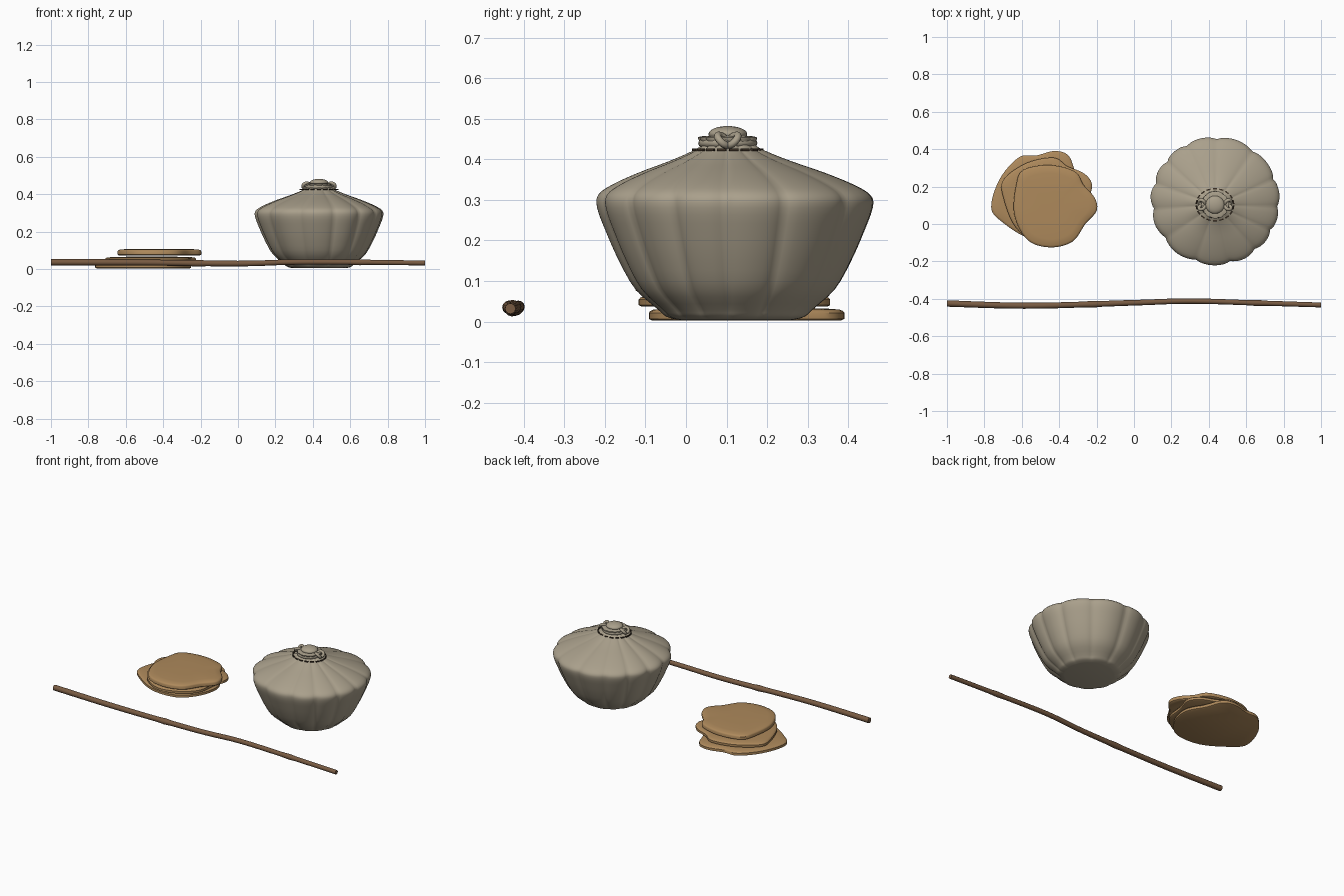
import bpy, bmesh, random
from math import sin, cos, pi, tau, atan2
from mathutils import Vector

random.seed(4)
if "Cube" in bpy.data.objects:
    bpy.data.objects.remove(bpy.data.objects["Cube"])


def material(name, rgb):
    m = bpy.data.materials.new(name)
    m.use_nodes = True
    m.diffuse_color = (*rgb, 1)
    m.node_tree.nodes["Principled BSDF"].inputs["Base Color"].default_value = (*rgb, 1)
    return m


CLOTH = material("sack cloth", (0.40, 0.35, 0.26))
BREAD = material("baked flatbread", (0.42, 0.25, 0.105))
WOOD = material("staff wood", (0.19, 0.105, 0.055))
STITCH = material("dark stitching", (0.045, 0.03, 0.018))


def loft(name, rings, mat, angle=0.7):
    """Skin closed rings of points and cap both ends."""
    bm = bmesh.new()
    loops = [[bm.verts.new(p) for p in ring] for ring in rings]
    n = len(loops[0])
    for a, b in zip(loops, loops[1:]):
        for i in range(n):
            j = (i + 1) % n
            bm.faces.new((a[i], a[j], b[j], b[i]))
    bm.faces.new(loops[0][::-1])
    bm.faces.new(loops[-1])
    bmesh.ops.recalc_face_normals(bm, faces=bm.faces)
    me = bpy.data.meshes.new(name)
    bm.to_mesh(me)
    bm.free()
    ob = bpy.data.objects.new(name, me)
    bpy.context.collection.objects.link(ob)
    finish(ob, name, mat, angle)
    return ob


def finish(ob, name, mat, angle=0.7):
    ob.name = name
    ob.data.materials.append(mat)
    bpy.ops.object.select_all(action="DESELECT")
    ob.select_set(True)
    bpy.context.view_layer.objects.active = ob
    bpy.ops.object.shade_smooth_by_angle(angle=angle)


def smooth_path(keys, steps, closed=False):
    """Catmull-Rom points through the keys."""
    keys = [Vector(k) for k in keys]
    n = len(keys)
    pick = (lambda i: keys[i % n]) if closed else (lambda i: keys[max(0, min(n - 1, i))])
    out = []
    for i in range(n if closed else n - 1):
        a, b, c, d = (pick(i + k) for k in (-1, 0, 1, 2))
        for s in range(steps):
            t = s / steps
            out.append(0.5 * (2 * b + (c - a) * t + (2 * a - 5 * b + 4 * c - d) * t * t
                              + (3 * b - a - 3 * c + d) * t ** 3))
    return out if closed else out + [keys[-1]]


# Sack: gathered cloth, (radius, height, fold depth)
profile = [(0.14, 0.004, 0.001), (0.17, 0.012, 0.004), (0.19, 0.03, 0.008), (0.245, 0.08, 0.01),
           (0.285, 0.15, 0.011), (0.316, 0.22, 0.012), (0.338, 0.28, 0.013), (0.334, 0.312, 0.013),
           (0.295, 0.338, 0.013), (0.225, 0.368, 0.012), (0.15, 0.395, 0.010), (0.09, 0.42, 0.007),
           (0.066, 0.436, 0.005), (0.072, 0.454, 0.004), (0.045, 0.458, 0.001)]
FOLDS = 13
depths = [random.uniform(0.6, 1.5) for _ in range(FOLDS)]


def fold(a):
    u = (a / tau * FOLDS + 0.25 * sin(2 * a + 1)) % FOLDS
    k = int(u) % FOLDS
    wave = abs(sin(pi * u)) ** 0.8 - 0.6
    return wave * depths[k] if wave > 0 else wave * 1.3


SEG = FOLDS * 12
rings = []
for r, z, d in smooth_path(profile, 3):
    cy = 0.123 - 0.02 * max(0, z - 0.3) / 0.15
    rings.append([(0.435 + (r + d * fold(tau * i / SEG)) * cos(tau * i / SEG),
                   cy + (r + d * fold(tau * i / SEG)) * sin(tau * i / SEG), z)
                  for i in range(SEG)])
loft("sack", rings, CLOTH, 0.9)

# Knob of cloth above the gathered neck
NX, NY = 0.433, 0.103
bpy.ops.mesh.primitive_uv_sphere_add(segments=24, ring_count=12, radius=1, location=(NX, NY, 0.462))
knob = bpy.context.object
knob.scale = (0.05, 0.048, 0.02)
finish(knob, "sack_knob", CLOTH)


# Neck tie with a loop on each side
def ring_of_cord(name, loc, major, minor, rot=(0, 0, 0)):
    bpy.ops.mesh.primitive_torus_add(major_segments=28, minor_segments=10, location=loc, rotation=rot,
                                     major_radius=major, minor_radius=minor)
    finish(bpy.context.object, name, CLOTH)


ring_of_cord("neck_tie", (NX, NY, 0.44), 0.062, 0.011)
for side, label in ((1, "left"), (-1, "right")):
    for k in (-1, 1):
        ring_of_cord(f"{label}_tie_loop", (NX + side * 0.07, NY + k * 0.012, 0.447),
                     0.017, 0.009, (k * 0.7, side * 0.5, 0))

# Running stitches around the neck
DASHES = 18
for i in range(DASHES):
    a = tau * (i + 0.5) / DASHES
    bpy.ops.mesh.primitive_cube_add(size=1, location=(NX + 0.1 * cos(a), NY + 0.085 * sin(a), 0.424))
    dash = bpy.context.object
    dash.scale = (0.022, 0.007, 0.006)
    dash.rotation_euler.z = atan2(0.085 * cos(a), -0.1 * sin(a))
    finish(dash, "neck_stitch", STITCH)

# Flatbreads: one lumpy outline, stacked with shifts
outline = [(-0.16, 0.195), (-0.02, 0.22), (0.115, 0.185), (0.16, 0.115), (0.22, 0.045), (0.23, -0.025),
           (0.17, -0.095), (0.10, -0.19), (-0.02, -0.22), (-0.14, -0.18), (-0.21, -0.045), (-0.20, 0.115)]


def flatbread(name, cx, cy, z0, z1, size, turn):
    base = smooth_path([(x, y, 0) for x, y in outline], 6, True)
    h = z1 - z0
    layers = [(0.97, 0), (1, 0.12), (1, 0.6), (0.985, 0.75), (0.95, 0.86), (0.8, 0.95), (0.4, 1)]
    rows = []
    for s, t in layers:
        rows.append([(cx + size * s * (p.x * cos(turn) - p.y * sin(turn)),
                      cy + size * s * (p.x * sin(turn) + p.y * cos(turn)), z0 + h * t) for p in base])
    loft(name, rows, BREAD, 0.6)


flatbread("bottom_flatbread", -0.49, 0.15, 0.003, 0.034, 1.11, 1.1)
flatbread("middle_flatbread", -0.455, 0.125, 0.037, 0.066, 1.06, 0.45)
flatbread("top_flatbread", -0.43, 0.095, 0.073, 0.108, 1.0, 0)

# Staff: gently bent stick with a small knot
path = smooth_path([(-1, -0.425, 0.036), (-0.55, -0.437, 0.035), (0, -0.421, 0.029),
                    (0.3, -0.412, 0.037), (0.65, -0.422, 0.036), (1, -0.433, 0.032)], 12)
sections = []
for p in path:
    knot = sum(0.003 * max(0, 1 - abs(p.x - k) / 0.05) for k in (-0.22, 0.66))
    r = 0.017 - 0.002 * (p.x + 1) + knot
    sections.append([(p.x, p.y + r * cos(tau * i / 12), p.z + r * sin(tau * i / 12)) for i in range(12)])
loft("staff", sections, WOOD)
